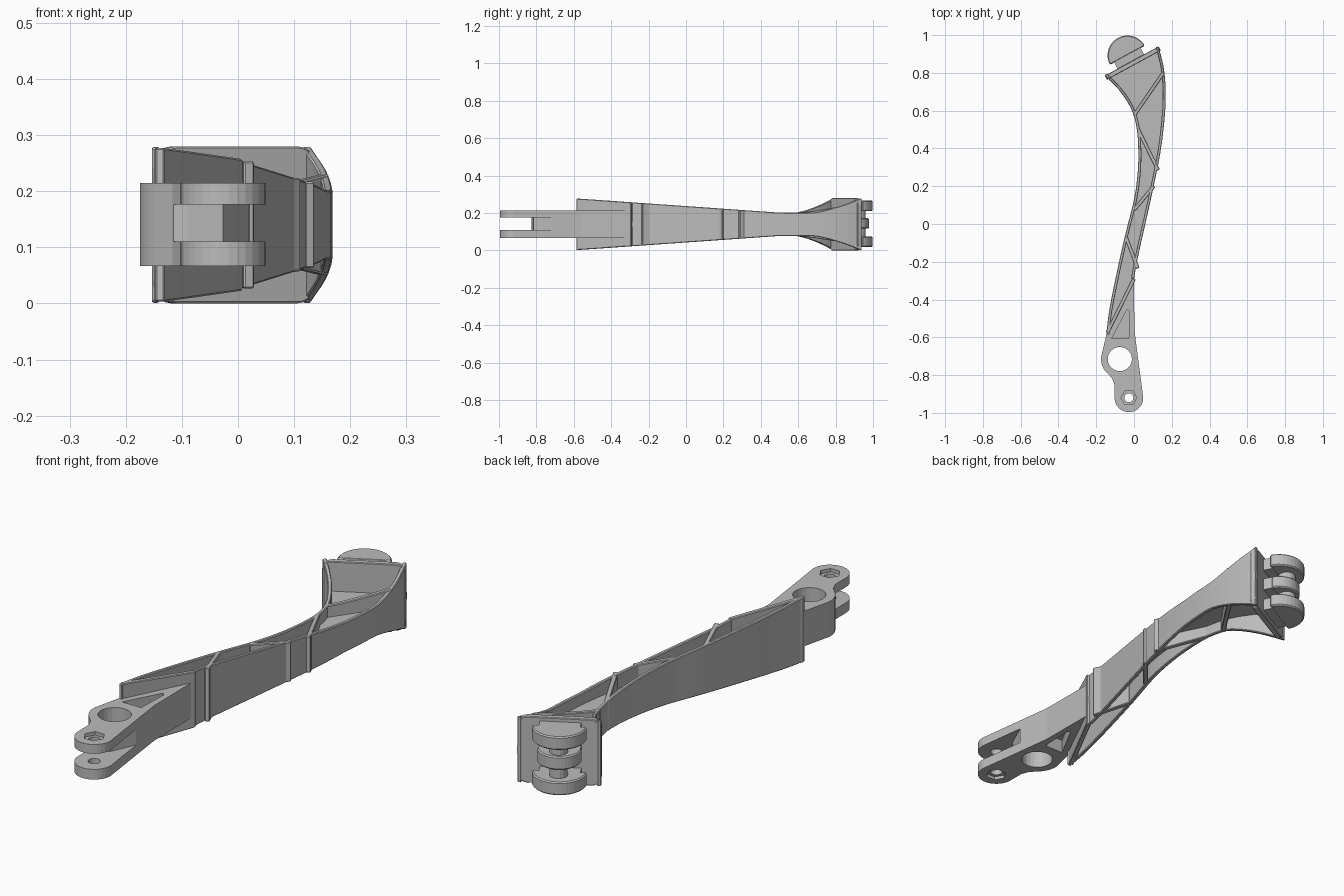
import bpy, bmesh, math
from mathutils import Vector, Matrix

cube = bpy.data.objects.get("Cube")
if cube:
    bpy.data.objects.remove(cube, do_unlink=True)

MID = 0.14                                   # symmetry height of the whole arm
END_A, END_B = Vector((-0.155, 0.785)), Vector((0.13, 0.94))
ALONG = (END_B - END_A).normalized()         # direction along the end plate
OUT = Vector((-ALONG.y, ALONG.x))            # outward normal of the end plate

grey = bpy.data.materials.new("Plain grey")
grey.use_nodes = True
grey.diffuse_color = (0.5, 0.5, 0.5, 1)
grey.node_tree.nodes["Principled BSDF"].inputs["Base Color"].default_value = (0.5, 0.5, 0.5, 1)


def finish(name, bm, bevel=0):
    bmesh.ops.recalc_face_normals(bm, faces=bm.faces)
    mesh = bpy.data.meshes.new(name)
    bm.to_mesh(mesh)
    bm.free()
    mesh.materials.append(grey)
    obj = bpy.data.objects.new(name, mesh)
    bpy.context.collection.objects.link(obj)
    if bevel:
        mod = obj.modifiers.new("Edge", 'BEVEL')
        mod.width, mod.segments, mod.limit_method = bevel, 1, 'ANGLE'
        mod.angle_limit = math.radians(40)
    return obj


def prism(name, pts, low, high, matrix=None, bevel=0):
    """Flat outline extruded from low to high."""
    bm = bmesh.new()
    bottom = [bm.verts.new((p[0], p[1], low)) for p in pts]
    top = [bm.verts.new((p[0], p[1], high)) for p in pts]
    bm.faces.new(bottom)
    bm.faces.new(top)
    for i in range(len(pts)):
        j = (i + 1) % len(pts)
        bm.faces.new((bottom[i], bottom[j], top[j], top[i]))
    if matrix:
        bm.transform(matrix)
    return finish(name, bm, bevel)


def arc(center, radius, start, end, steps):
    angles = [math.radians(start + (end - start) * i / steps) for i in range(steps + 1)]
    return [(center[0] + radius * math.cos(a), center[1] + radius * math.sin(a)) for a in angles]


def circle(center, radius, sides=24):
    return arc(center, radius, 0, 360, sides)[:-1]


def smooth(pts, steps=3):
    """Curve through the given points."""
    p = [Vector(q) for q in pts]
    p = [2 * p[0] - p[1]] + p + [2 * p[-1] - p[-2]]
    out = []
    for a, b, c, d in zip(p, p[1:], p[2:], p[3:]):
        for k in range(steps):
            t = k / steps
            out.append(0.5 * (2 * b + (c - a) * t + (2 * a - 5 * b + 4 * c - d) * t**2
                              + (3 * b - a - 3 * c + d) * t**3))
    return out + [p[-2]]


def half_height(p):
    """Arm tapers towards the neck, then flares up to the end plate."""
    taper = 0.137 - 0.075 * min(1, max(0, (p.y + 0.57) / 1.07))
    near = max(0, 1 + (p - END_A).dot(OUT) / 0.25)
    return min(0.14, taper + 0.078 * near**1.3)


def ribbon(name, pts, inner, outer):
    """Upright strip along a path, between two sideways offsets."""
    bm = bmesh.new()
    rings = []
    for i, p in enumerate(pts):
        d = (pts[min(i + 1, len(pts) - 1)] - pts[max(i - 1, 0)]).normalized()
        side, h = Vector((d.y, -d.x)), half_height(p)
        a, b = p + side * inner, p + side * outer
        rings.append([bm.verts.new((q.x, q.y, MID + s * h))
                      for q, s in ((a, -1), (b, -1), (b, 1), (a, 1))])
    for r, s in zip(rings, rings[1:]):
        for i in range(4):
            j = (i + 1) % 4
            bm.faces.new((r[i], r[j], s[j], s[i]))
    bm.faces.new(rings[0])
    bm.faces.new(rings[-1])
    return finish(name, bm, 0.003)


# Arm: two side walls, thin central web, diagonal ribs
left_edge = smooth([(-0.147, -0.585), (-0.13, -0.45), (-0.09, -0.25), (-0.045, -0.05), (0.0, 0.13),
                    (0.02, 0.28), (0.022, 0.42), (0.01, 0.53), (-0.02, 0.62), (-0.08, 0.71), END_A])
right_edge = smooth([(0.0, -0.29), (0.02, -0.18), (0.06, 0.0), (0.1, 0.18), (0.14, 0.38),
                     (0.162, 0.56), (0.168, 0.7), (0.157, 0.83), END_B])
ribbon("left_hand_wall", left_edge, 0, 0.016)
ribbon("right_hand_wall", right_edge, -0.016, 0)
prism("web", left_edge + right_edge[::-1], MID - 0.015, MID + 0.015)
ribs = [((0.0, 0.575), (0.155, 0.8)), ((0.022, 0.5), (0.128, 0.285)), ((0.0, 0.075), (0.105, 0.2)),
        ((-0.042, -0.07), (0.02, -0.235)), ((-0.141, -0.575), (0.0, -0.29))]
for i, (a, b) in enumerate(ribs):
    a, b = Vector(a), Vector(b)
    ribbon(f"rib_{i + 1}", [a.lerp(b, k / 4) for k in range(5)], -0.01, 0.01)

# Fork lug with its cut-outs
eye, bore = (-0.027, -0.92), (-0.075, -0.715)
outline = [(0.0, -0.29), (-0.145, -0.58)] + arc(bore, 0.1, 175, 222, 5)
outline += [(-0.117, -0.815), (-0.103, -0.85)] + arc(eye, 0.076, 180, 375, 16)
outline += [(0.02, -0.7), (0.002, -0.56)]
lug = prism("fork_lug", outline, MID - 0.073, MID + 0.075)
slot = [(-0.3, -1.1), (0.2, -1.1), (0.2, -0.71), (0.02, -0.71), (-0.027, -0.815), (-0.09, -0.825), (-0.3, -0.78)]
triangle = [(-0.118, -0.605), (-0.028, -0.605), (-0.024, -0.46), (-0.035, -0.45)]
cutters = [prism("slot_cutter", slot, 0.11, 0.176),
           prism("bore_cutter", circle(bore, 0.064), -0.1, 0.4),
           prism("bolt_cutter", circle(eye, 0.024, 16), -0.1, 0.4)]
for s in (-1, 1):
    for name, pts, depth in (("triangle_cutter", triangle, 0.015), ("nut_cutter", circle(eye, 0.042, 6), 0.06)):
        low, high = sorted((MID + s * depth, MID + s * 0.2))
        cutters.append(prism(name, pts, low, high))
bpy.context.view_layer.objects.active = lug
for cutter in cutters:
    mod = lug.modifiers.new("Cut", 'BOOLEAN')
    mod.operation, mod.solver, mod.object = 'DIFFERENCE', 'EXACT', cutter
    bpy.ops.object.modifier_apply(modifier=mod.name)
    bpy.data.objects.remove(cutter, do_unlink=True)

# Rounded end plate
half = (END_B - END_A).length / 2
center = (END_A + END_B) / 2
r = 0.04
plate = []
for k, (sx, sz) in enumerate(((1, 1), (-1, 1), (-1, -1), (1, -1))):
    plate += arc((sx * (half - r), sz * (0.14 - r)), r, 90 * k, 90 * k + 90, 5)
frame = Matrix(((ALONG.x, 0, OUT.x, center.x), (ALONG.y, 0, OUT.y, center.y),
                (0, 1, 0, MID), (0, 0, 0, 1)))
prism("end_plate", plate, -0.025, 0, frame, 0.003)

# Half-round hinge knuckles, their necks and the pin
hub = Vector((-0.035, 0.893))
tilt = math.degrees(math.atan2(ALONG.y, ALONG.x))
for name, z, radius in (("upper", 0.238, 0.105), ("middle", 0.145, 0.085), ("lower", 0.047, 0.105)):
    prism(name + "_knuckle", arc(hub, radius, tilt, tilt + 180, 18), z - 0.028, z + 0.028, None, 0.005)
    neck = [hub + ALONG * u + OUT * v for u, v in ((-0.08, -0.05), (0.08, -0.05), (0.08, 0.01), (-0.08, 0.01))]
    prism(name + "_neck", neck, z - 0.026, z + 0.026)
prism("hinge_pin", circle(hub + OUT * 0.035, 0.036, 16), 0.05, 0.235)
